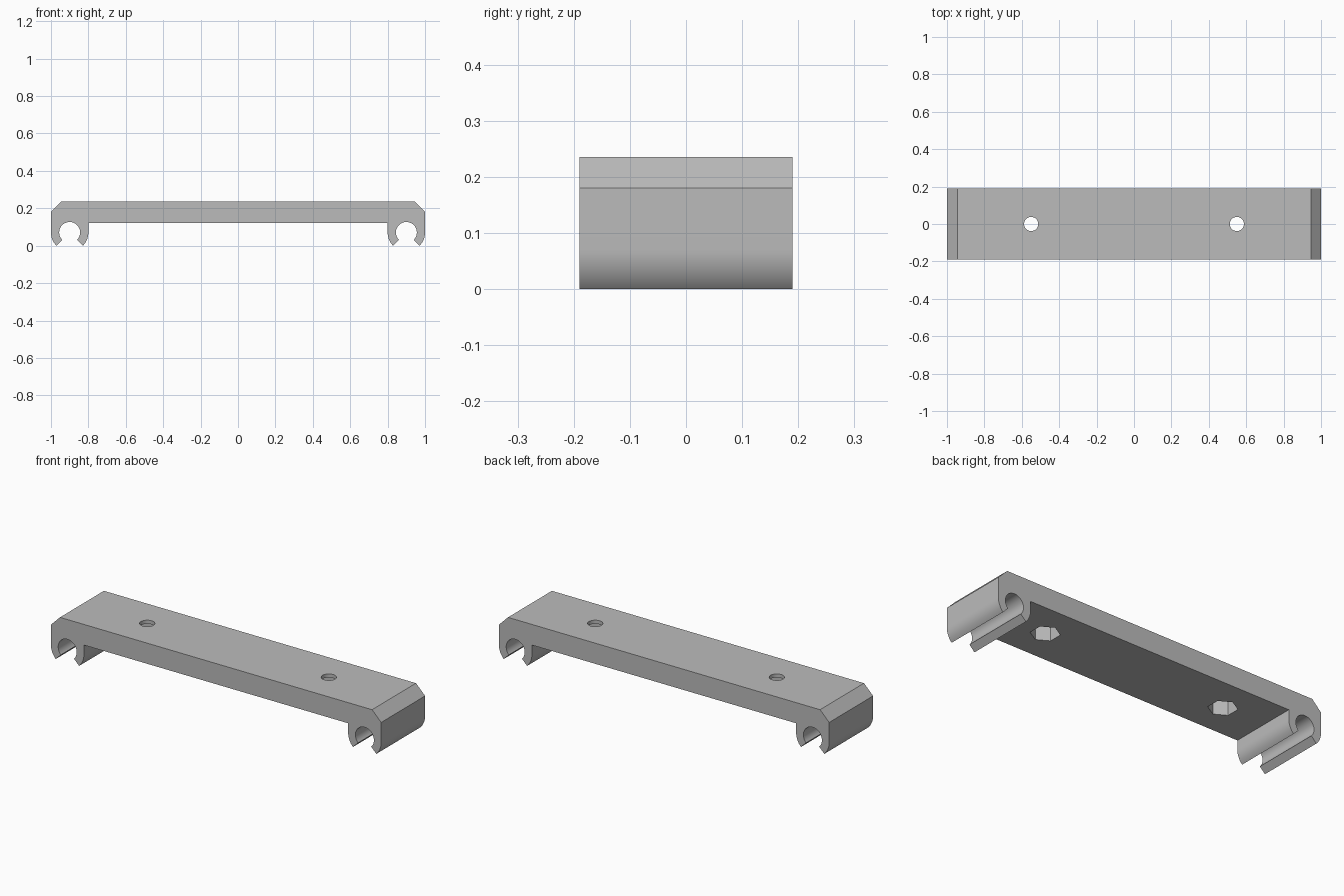
import bpy, bmesh
from math import sin, cos, pi, radians
from mathutils import Matrix

cube = bpy.data.objects.get("Cube")
if cube:
    bpy.data.objects.remove(cube, do_unlink=True)

HALF_DEPTH = 0.19
TOP, UNDERSIDE = 0.235, 0.122
CLIP_X, CLIP_Z = 0.9, 0.0707
OUTER_R, INNER_R = 0.1, 0.056
HOLE_X, NUT_TOP = 0.55, 0.215

grey = bpy.data.materials.new("grey plastic")
grey.use_nodes = True
colour = (0.5, 0.5, 0.5, 1)
grey.diffuse_color = colour
grey.node_tree.nodes["Principled BSDF"].inputs["Base Color"].default_value = colour


def arc(radius, start, end, steps):
    """Points of an arc around the right-hand clip centre, angles in degrees."""
    angles = [radians(start + (end - start) * i / steps) for i in range(steps + 1)]
    return [(CLIP_X + radius * cos(a), CLIP_Z + radius * sin(a)) for a in angles]


def add_object(name, bm):
    bmesh.ops.recalc_face_normals(bm, faces=bm.faces)
    mesh = bpy.data.meshes.new(name)
    bm.to_mesh(mesh)
    bm.free()
    mesh.materials.append(grey)
    obj = bpy.data.objects.new(name, mesh)
    bpy.context.collection.objects.link(obj)
    return obj


def cutter(name, x, sides, radius, bottom, top):
    bm = bmesh.new()
    bmesh.ops.create_cone(
        bm, cap_ends=True, segments=sides, radius1=radius, radius2=radius,
        depth=top - bottom, matrix=Matrix.Translation((x, 0, (top + bottom) / 2)))
    # Turn the nut pocket so that two corners point along y
    if abs(bm.verts[:][0].co.y) < radius * 0.99 and sides == 6:
        bmesh.ops.rotate(bm, verts=bm.verts, cent=(x, 0, 0),
                         matrix=Matrix.Rotation(pi / 2, 3, 'Z'))
    obj = add_object(name, bm)
    obj.hide_render = True
    return obj


# Half profile: top chamfer, outer clip wall, open socket, inner clip wall
half = [(0.945, TOP), (1.0, 0.18)]
half += arc(OUTER_R, 0, -45, 10)
half += arc(INNER_R, -45, 225, 40)
half += arc(OUTER_R, 225, 180, 10)
half += [(CLIP_X - OUTER_R, UNDERSIDE)]
profile = half + [(-x, z) for x, z in reversed(half)]

# Bracket: mirrored profile extruded along y
bm = bmesh.new()
face = bm.faces.new([bm.verts.new((x, -HALF_DEPTH, z)) for x, z in profile])
extruded = bmesh.ops.extrude_face_region(bm, geom=[face])
moved = [v for v in extruded["geom"] if isinstance(v, bmesh.types.BMVert)]
bmesh.ops.translate(bm, verts=moved, vec=(0, 2 * HALF_DEPTH, 0))
bracket = add_object("clip_bracket", bm)

# Screw holes with hexagonal nut pockets underneath
cutters = []
for side, x in (("left", HOLE_X), ("right", -HOLE_X)):
    cutters.append(cutter(side + "_nut_pocket", x, 6, 0.073, 0.05, NUT_TOP))
    cutters.append(cutter(side + "_screw_hole", x, 32, 0.038, 0.1, 0.3))

bpy.context.view_layer.objects.active = bracket
for tool in cutters:
    cut = bracket.modifiers.new(tool.name, 'BOOLEAN')
    cut.operation = 'DIFFERENCE'
    cut.solver = 'EXACT'
    cut.object = tool
    bpy.ops.object.modifier_apply(modifier=cut.name)
for tool in cutters:
    bpy.data.objects.remove(tool, do_unlink=True)

bpy.ops.object.select_all(action='DESELECT')
bracket.select_set(True)
bpy.ops.object.shade_smooth_by_angle(angle=radians(30))
